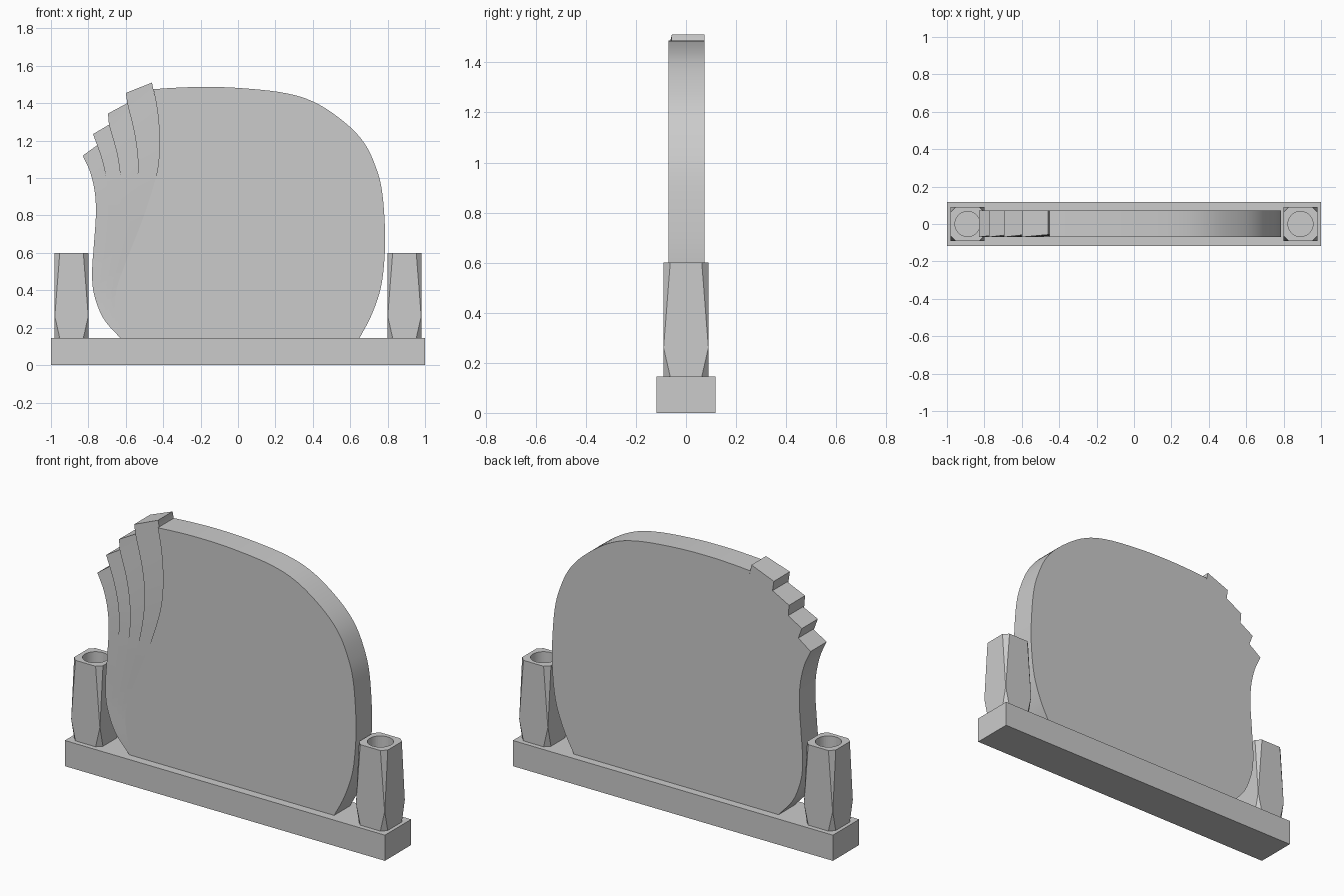
import bpy, bmesh
from mathutils import Vector

if "Cube" in bpy.data.objects:
    bpy.data.objects.remove(bpy.data.objects["Cube"])

FRONT, BACK = -0.07, 0.073
BOTTOM = 0.145


def make_object(name, bm, smooth=False):
    bmesh.ops.recalc_face_normals(bm, faces=bm.faces)
    mesh = bpy.data.meshes.new(name)
    bm.to_mesh(mesh)
    bm.free()
    obj = bpy.data.objects.new(name, mesh)
    bpy.context.collection.objects.link(obj)
    if smooth:
        bpy.ops.object.select_all(action='DESELECT')
        obj.select_set(True)
        bpy.context.view_layer.objects.active = obj
        bpy.ops.object.shade_smooth_by_angle(angle=0.5)
    return obj


def spline(points, count):
    """Sample a smooth curve through (x, z) points."""
    p = [Vector(q) for q in points]
    p = [2 * p[0] - p[1]] + p + [2 * p[-1] - p[-2]]
    spans = len(p) - 3
    out = []
    for k in range(count):
        u = k / (count - 1) * spans
        i = min(int(u), spans - 1)
        t = u - i
        a, b, c, d = p[i:i + 4]
        out.append(0.5 * (2 * b + (c - a) * t + (2 * a - 5 * b + 4 * c - d) * t ** 2
                          + (3 * b - a - 3 * c + d) * t ** 3))
    return out


def box(name, size, centre):
    bm = bmesh.new()
    bmesh.ops.create_cube(bm, size=1)
    bmesh.ops.scale(bm, vec=size, verts=bm.verts)
    bmesh.ops.translate(bm, vec=centre, verts=bm.verts)
    return make_object(name, bm)


# Plinth
box("plinth", (2, 0.234, BOTTOM), (0, 0, BOTTOM / 2))

# Curves that divide the left side into overlapping folds
N = 40
curves = [
    [(-.63, BOTTOM), (-.72, .25), (-.77, .38), (-.78, .5), (-.77, .65), (-.76, .8),
     (-.765, .92), (-.79, 1.03), (-.83, 1.12)],
    [(-.628, BOTTOM), (-.695, .26), (-.735, .38), (-.735, .47), (-.71, .65), (-.695, .85),
     (-.70, .97), (-.725, 1.09), (-.753, 1.175)],
    [(-.626, BOTTOM), (-.68, .27), (-.705, .4), (-.67, .6), (-.635, .8), (-.625, .95),
     (-.645, 1.12), (-.69, 1.285)],
    [(-.622, BOTTOM), (-.66, .26), (-.675, .4), (-.62, .62), (-.56, .85), (-.535, 1.05),
     (-.55, 1.22), (-.592, 1.4)],
    [(-.618, BOTTOM), (-.65, .28), (-.65, .4), (-.6, .55), (-.51, .78), (-.44, 1.0),
     (-.42, 1.17), (-.43, 1.35), (-.46, 1.51)],
]
left_tips = [(-.83, 1.12), (-.775, 1.235), (-.695, 1.345), (-.60, 1.455)]


# Folds: each slopes back to its right edge, fading out towards the bottom
def fold(index):
    left = spline(curves[index], N) + [Vector(left_tips[index])]
    right = spline(curves[index + 1], N)
    right.append(right[-1] + Vector((0, 0.0005)))
    bm = bmesh.new()
    rows = []
    for l, r in zip(left, right):
        recess = 0.013 * max(0, (r.y - 0.2) / 1.3)
        rows.append([bm.verts.new(c) for c in (
            (l.x, FRONT, l.y), (r.x, FRONT + recess, r.y),
            (r.x, BACK, r.y), (l.x, BACK, l.y))])
    for a, b in zip(rows, rows[1:]):
        for i in range(4):
            j = (i + 1) % 4
            bm.faces.new((a[i], a[j], b[j], b[i]))
    bm.faces.new(rows[0])
    bm.faces.new(rows[-1])
    bmesh.ops.remove_doubles(bm, verts=bm.verts, dist=0.0001)
    make_object(f"fold_{index + 1}", bm, True)


for i in range(4):
    fold(i)

# Rounded main slab
outer = spline([(.65, BOTTOM), (.715, .27), (.765, .42), (.785, .6), (.785, .75), (.77, .93),
                (.74, 1.05), (.68, 1.18), (.58, 1.29), (.42, 1.40), (.25, 1.455), (0, 1.482),
                (-.2, 1.487), (-.35, 1.482), (-.452, 1.475)], 70)
inner = [q for q in spline(curves[-1], N) if q.y < 1.47]
bm = bmesh.new()
face = bm.faces.new([bm.verts.new((q.x, FRONT, q.y)) for q in outer + inner[::-1]])
ext = bmesh.ops.extrude_face_region(bm, geom=[face], use_keep_orig=True)
bmesh.ops.translate(bm, vec=(0, BACK - FRONT, 0),
                    verts=[v for v in ext["geom"] if isinstance(v, bmesh.types.BMVert)])
make_object("main_slab", bm, True)


# Square vases with tapering corner facets and a round well
def vase(name, x):
    h = 0.09
    bm = bmesh.new()
    rings = []
    for z, c in ((BOTTOM, 0.027), (0.26, 0.0006), (0.6, 0.027)):
        k = h - c
        pts = [(h, -k), (h, k), (k, h), (-k, h), (-h, k), (-h, -k), (-k, -h), (k, -h)]
        rings.append([bm.verts.new((x + px, py, z)) for px, py in pts])
    for a, b in zip(rings, rings[1:]):
        for i in range(8):
            j = (i + 1) % 8
            bm.faces.new((a[i], a[j], b[j], b[i]))
    bm.faces.new(rings[0])
    bm.faces.new(rings[-1])
    body = make_object(name, bm)

    bm = bmesh.new()
    bmesh.ops.create_cone(bm, cap_ends=True, segments=40, radius1=0.067, radius2=0.067, depth=0.5)
    bmesh.ops.translate(bm, vec=(x, 0, 0.5), verts=bm.verts)
    cutter = make_object(name + "_well_cutter", bm)
    cutter.hide_render = True
    cutter.hide_set(True)
    mod = body.modifiers.new("well", 'BOOLEAN')
    mod.operation = 'DIFFERENCE'
    mod.solver = 'EXACT'
    mod.object = cutter


vase("left_vase", -0.89)
vase("right_vase", 0.89)
